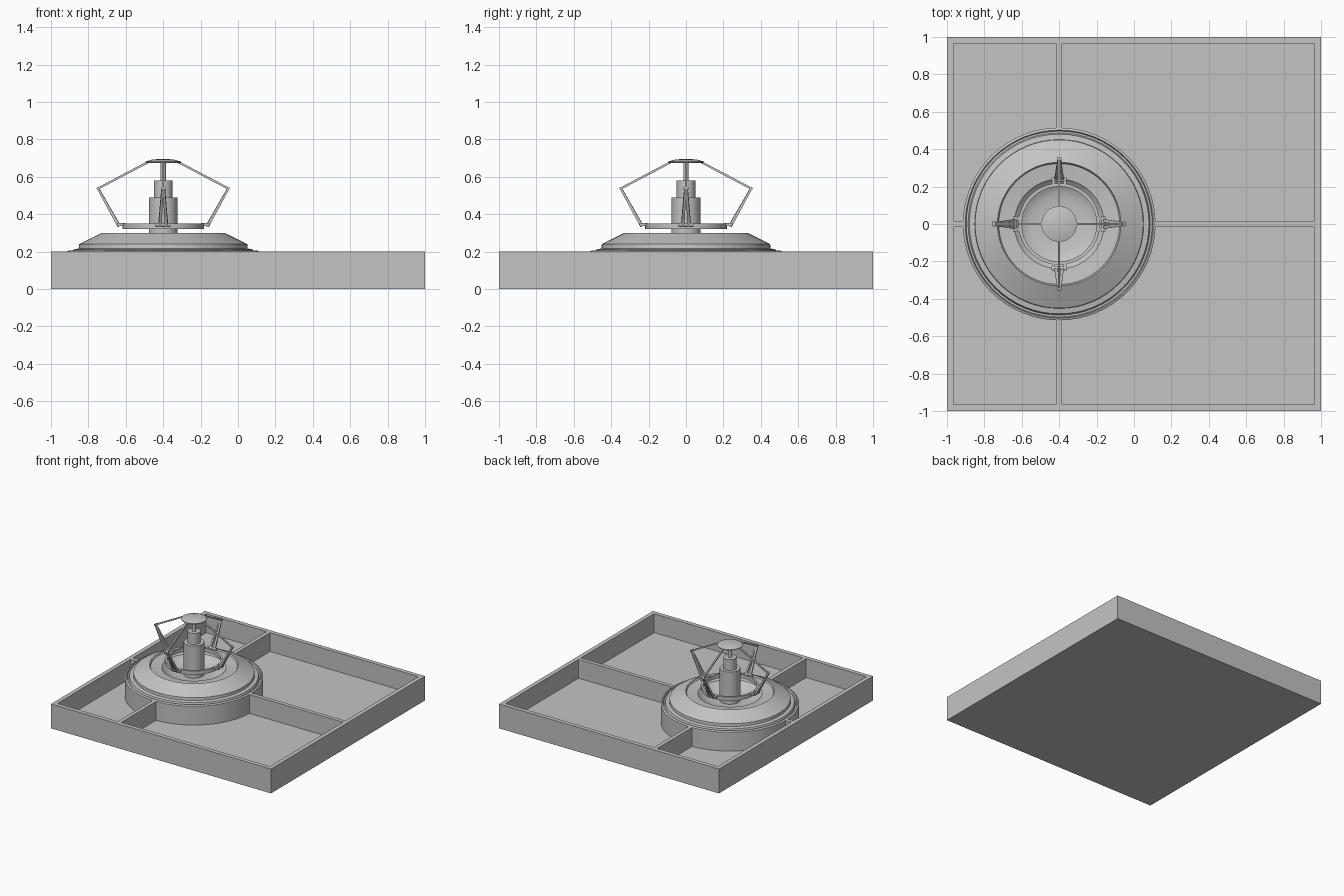
import bpy
from math import cos, sin, pi
from mathutils import Vector, Matrix

if "Cube" in bpy.data.objects:
    bpy.data.objects.remove(bpy.data.objects["Cube"], do_unlink=True)

grey = bpy.data.materials.new("plain grey")
grey.use_nodes = True
grey.diffuse_color = (0.55, 0.55, 0.55, 1)
grey.node_tree.nodes["Principled BSDF"].inputs["Base Color"].default_value = grey.diffuse_color

CX = -0.4  # turntable axis
FLOOR, TOP, WALL, RIB = 0.045, 0.2, 0.035, 0.032


def finish(ob, name, smooth=False):
    ob.name = name
    ob.data.name = name
    if not ob.data.materials:
        ob.data.materials.append(grey)
    if smooth:
        bpy.ops.object.select_all(action='DESELECT')
        ob.select_set(True)
        bpy.context.view_layer.objects.active = ob
        bpy.ops.object.shade_smooth_by_angle(angle=0.5)
    return ob


def box(name, lo, hi):
    lo, hi = Vector(lo), Vector(hi)
    bpy.ops.mesh.primitive_cube_add(size=1)
    ob = bpy.context.object
    ob.data.transform(Matrix.Translation((lo + hi) / 2) @ Matrix.Diagonal((*(hi - lo), 1)))
    return finish(ob, name)


def lathe(name, profile, closed=False, n=64):
    """Turn an (r, z) profile around the vertical axis; open profiles get capped ends."""
    verts = [(CX + r * cos(2 * pi * i / n), r * sin(2 * pi * i / n), z)
             for r, z in profile for i in range(n)]
    m = len(profile)
    faces = [(j * n + i, j * n + (i + 1) % n, (j + 1) % m * n + (i + 1) % n, (j + 1) % m * n + i)
             for j in range(m if closed else m - 1) for i in range(n)]
    if not closed:
        faces += [tuple(reversed(range(n))), tuple(range((m - 1) * n, m * n))]
    me = bpy.data.meshes.new(name)
    me.from_pydata(verts, [], faces)
    ob = bpy.data.objects.new(name, me)
    bpy.context.collection.objects.link(ob)
    return finish(ob, name, True)


def bar(name, a, b, ra, rb, turn, sides=4):
    """Tapered bar between two points, turned about the axis to its arm position."""
    a, b = Vector(a), Vector(b)
    bpy.ops.mesh.primitive_cone_add(vertices=sides, radius1=ra, radius2=rb, depth=(b - a).length)
    ob = bpy.context.object
    rot = (b - a).to_track_quat('Z', 'Y').to_matrix().to_4x4()
    ob.data.transform(Matrix.Translation((CX, 0, 0)) @ Matrix.Rotation(turn, 4, 'Z')
                      @ Matrix.Translation((a + b) / 2) @ rot @ Matrix.Rotation(pi / sides, 4, 'Z'))
    return finish(ob, name, sides > 4)


# Open tray, hollowed from a slab
tray = box("tray", (-1, -1, 0), (1, 1, TOP))
inner = 1 - WALL
cutter = box("tray_cutter", (-inner, -inner, FLOOR), (inner, inner, 1))
mod = tray.modifiers.new("hollow", 'BOOLEAN')
mod.object = cutter
mod.operation = 'DIFFERENCE'
mod.solver = 'EXACT'
cutter.hide_render = True
cutter.hide_set(True)

# Divider ribs from the drum to the walls
h = RIB / 2
box("right_rib", (-inner, -h, FLOOR), (CX - 0.51, h, TOP))
box("left_rib", (CX + 0.51, -h, FLOOR), (inner, h, TOP))
box("back_rib", (CX - h, 0.51, FLOOR), (CX + h, inner, TOP))
box("front_rib", (CX - h, -inner, FLOOR), (CX + h, -0.51, TOP))

# Drum with rim groove, sloped deck and sunken bowl
lathe("drum", [(0.515, FLOOR), (0.515, TOP), (0.502, 0.207), (0.497, 0.19), (0.487, 0.19),
               (0.48, 0.212), (0.452, 0.217), (0.45, 0.24), (0.33, 0.3), (0.323, 0.288),
               (0.24, 0.28), (0.21, 0.25), (0.155, 0.225), (0.07, 0.225)])

# Stepped centre tower, cap and ring
lathe("tower", [(0.077, 0.22), (0.077, 0.49), (0.05, 0.49), (0.05, 0.58),
                (0.014, 0.58), (0.014, 0.68)], n=32)
lathe("cap", [(0.08, 0.673), (0.095, 0.676), (0.095, 0.682), (0.06, 0.692), (0.02, 0.696)], n=32)
lathe("ring", [(0.218, 0.32), (0.218, 0.35), (0.2, 0.35), (0.2, 0.32)], closed=True)

# Four folding arms: forked lower struts, upper bar, hinges
for k, side in enumerate(("left", "back", "right", "front")):
    t = k * pi / 2
    elbow = (0.348, 0, 0.538)
    for s in (-1, 1):
        bar(side + "_lower_strut", (0.235, 0.018 * s, 0.335), (0.348, 0.004 * s, 0.538),
            0.012, 0.008, t)
        bar(side + "_hinge_lug", (0.205, 0.03 * s, 0.345), (0.248, 0.03 * s, 0.345),
            0.011, 0.011, t)
    bar(side + "_hinge_pin", (0.237, -0.04, 0.345), (0.237, 0.04, 0.345), 0.01, 0.01, t, 12)
    bar(side + "_elbow_pin", (0.348, -0.013, 0.538), (0.348, 0.013, 0.538), 0.008, 0.008, t, 12)
    bar(side + "_upper_bar", elbow, (0.075, 0, 0.682), 0.008, 0.008, t)
